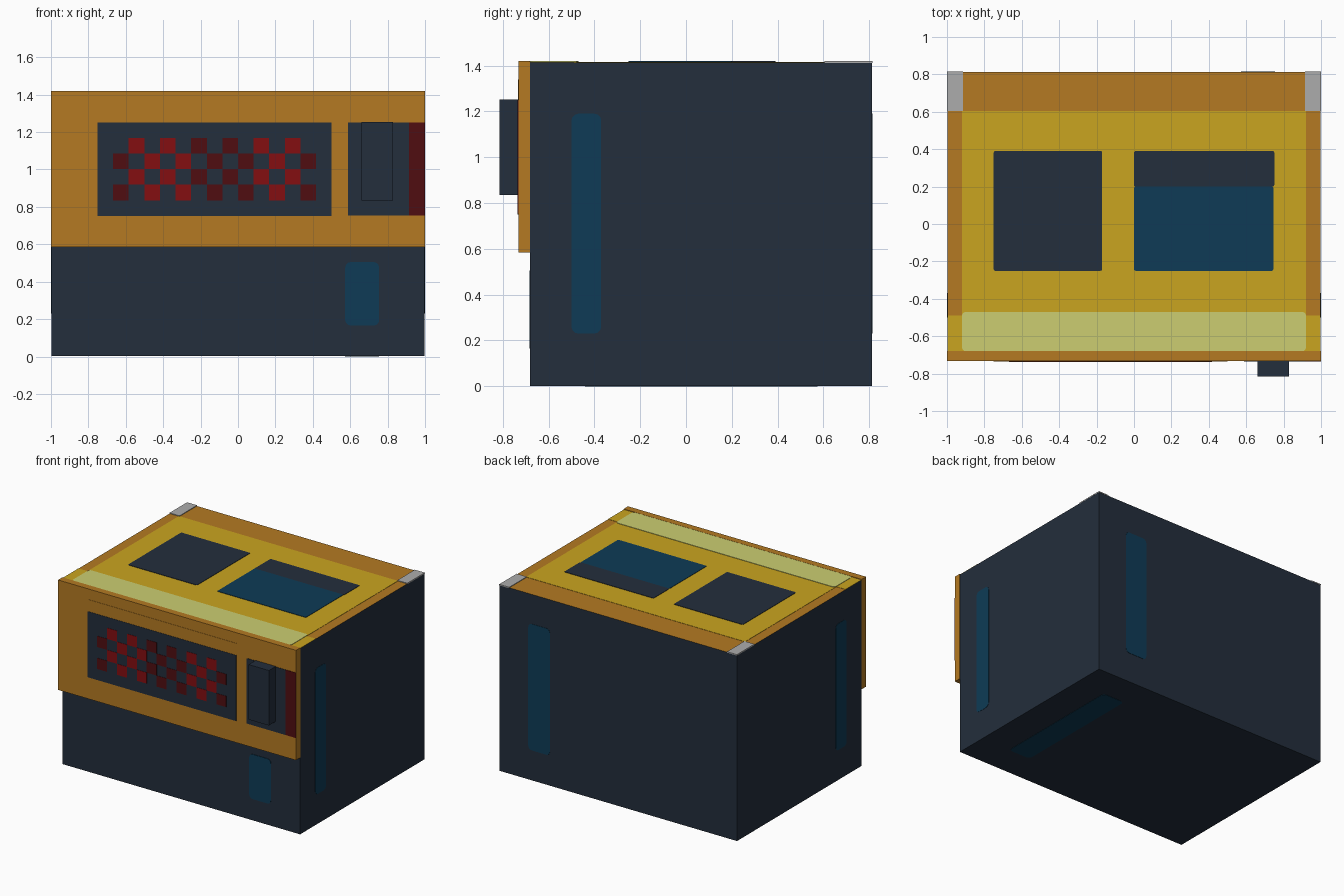
import bpy, bmesh
from mathutils import Vector

cube = bpy.data.objects.get("Cube")
if cube:
    bpy.data.objects.remove(cube, do_unlink=True)


def material(name, *rgb):
    """Flat material from display RGB, stored as linear values."""
    lin = [((c / 255 + 0.055) / 1.055) ** 2.4 for c in rgb] + [1]
    m = bpy.data.materials.new(name)
    m.use_nodes = True
    m.diffuse_color = lin
    bsdf = m.node_tree.nodes["Principled BSDF"]
    bsdf.inputs["Base Color"].default_value = lin
    bsdf.inputs["Roughness"].default_value = 0.8
    return m


NAVY = material("navy", 35, 46, 60)
ORANGE = material("orange", 181, 122, 34)
YELLOW = material("yellow", 202, 165, 32)
PALE = material("pale yellow", 204, 206, 113)
GREY = material("light grey", 172, 172, 172)
BLUE = material("deep blue", 14, 59, 86)
RED = material("red", 132, 14, 17)
DARK_RED = material("dark red", 80, 13, 17)


def boxes(name, bounds, mat, radius=0):
    """Boxes given as (low corner, high corner), rounded about their thinnest axis."""
    bm = bmesh.new()
    for lo, hi in bounds:
        lo, hi = Vector(lo), Vector(hi)
        size = hi - lo
        verts = bmesh.ops.create_cube(bm, size=1)["verts"]
        for v in verts:
            v.co = (lo + hi) / 2 + v.co * size
        if radius:
            thin = min(range(3), key=lambda i: size[i])
            edges = {e for v in verts for e in v.link_edges
                     if abs((e.verts[0].co - e.verts[1].co)[thin]) > 1e-5}
            bmesh.ops.bevel(bm, geom=list(edges), offset=radius, segments=3,
                            profile=0.5, affect="EDGES")
    mesh = bpy.data.meshes.new(name)
    bm.to_mesh(mesh)
    bm.free()
    mesh.materials.append(mat)
    obj = bpy.data.objects.new(name, mesh)
    bpy.context.collection.objects.link(obj)
    return obj


# Main casing: navy sides, orange top
FRONT, BACK, SIDE, ROOF = -0.68, 0.815, 0.998, 1.414
body = boxes("body", [((-SIDE, FRONT, 0.002), (SIDE, BACK - 0.002, ROOF))], NAVY)
body.data.materials.append(ORANGE)
for p in body.data.polygons:
    p.material_index = int(p.normal.z > 0.5)


# Painted areas on the top
def top_plate(name, x0, x1, y0, y1, mat, height=0.005, radius=0.0):
    return boxes(name, [((x0, y0, ROOF - 0.003), (x1, y1, ROOF + height))], mat, radius)


top_plate("top_field", -0.92, 0.92, -0.49, 0.605, YELLOW, 0.002)
top_plate("top_front_band", -SIDE, SIDE, FRONT, -0.49, YELLOW, 0.002)
top_plate("top_pale_strip", -0.92, 0.92, FRONT, -0.47, PALE, radius=0.02)
top_plate("top_left_window", -0.75, -0.17, -0.25, 0.39, NAVY, radius=0.008)
top_plate("top_right_window", 0, 0.745, -0.25, 0.2, BLUE, radius=0.008)
top_plate("top_right_window_bar", 0, 0.75, 0.2, 0.39, NAVY, radius=0.008)
for side, x in (("right", -0.957), ("left", 0.957)):
    top_plate(side + "_corner_patch", x - 0.042, x + 0.042, 0.605, BACK, GREY)

# Front control panel
PANEL = -0.732
boxes("front_panel", [((-1, PANEL, 0.585), (1, FRONT, 1.42))], ORANGE)


def panel_box(x0, x1, z0, z1, depth):
    return (x0, PANEL - depth, z0), (x1, PANEL + 0.002, z1)


boxes("display_frame", [panel_box(-0.75, 0.5, 0.75, 1.34, 0.002)], ORANGE)
boxes("display_screen", [panel_box(-0.75, 0.5, 0.75, 1.25, 0.004)], NAVY)
boxes("handle_backing", [panel_box(0.587, 0.915, 0.755, 1.25, 0.003)], NAVY)
boxes("side_stripe", [panel_box(0.915, 1, 0.755, 1.25, 0.003)], DARK_RED)
boxes("handle", [panel_box(0.66, 0.83, 0.835, 1.253, 0.083)], NAVY)

# Checkered lights on the display, bright in two groups of columns
CELL = 0.0835
lit, dim = [], []
for row in range(4):
    for col in range(row % 2, 13, 2):
        x, z = -0.668 + col * CELL, 0.835 + row * CELL
        group = lit if 1 <= col <= 4 or 9 <= col <= 11 else dim
        group.append(panel_box(x, x + CELL, z, z + CELL, 0.006))
boxes("bright_lights", lit, RED)
boxes("dim_lights", dim, DARK_RED)

# Rounded blue strips on the front, sides, back and base
T = 0.004
strips = {
    "front_strip": ((0.573, FRONT - T, 0.165), (0.755, FRONT + T, 0.505)),
    "back_strip": ((0.573, BACK - T, 0.23), (0.755, BACK, 1.19)),
    "left_strip": ((1 - T, -0.5, 0.23), (1, -0.37, 1.19)),
    "right_strip": ((-1, -0.5, 0.23), (T - 1, -0.37, 1.19)),
    "base_strip": ((0.573, -0.44, 0), (0.755, 0.573, T)),
}
for name, bounds in strips.items():
    boxes(name, [bounds], BLUE, 0.03)
